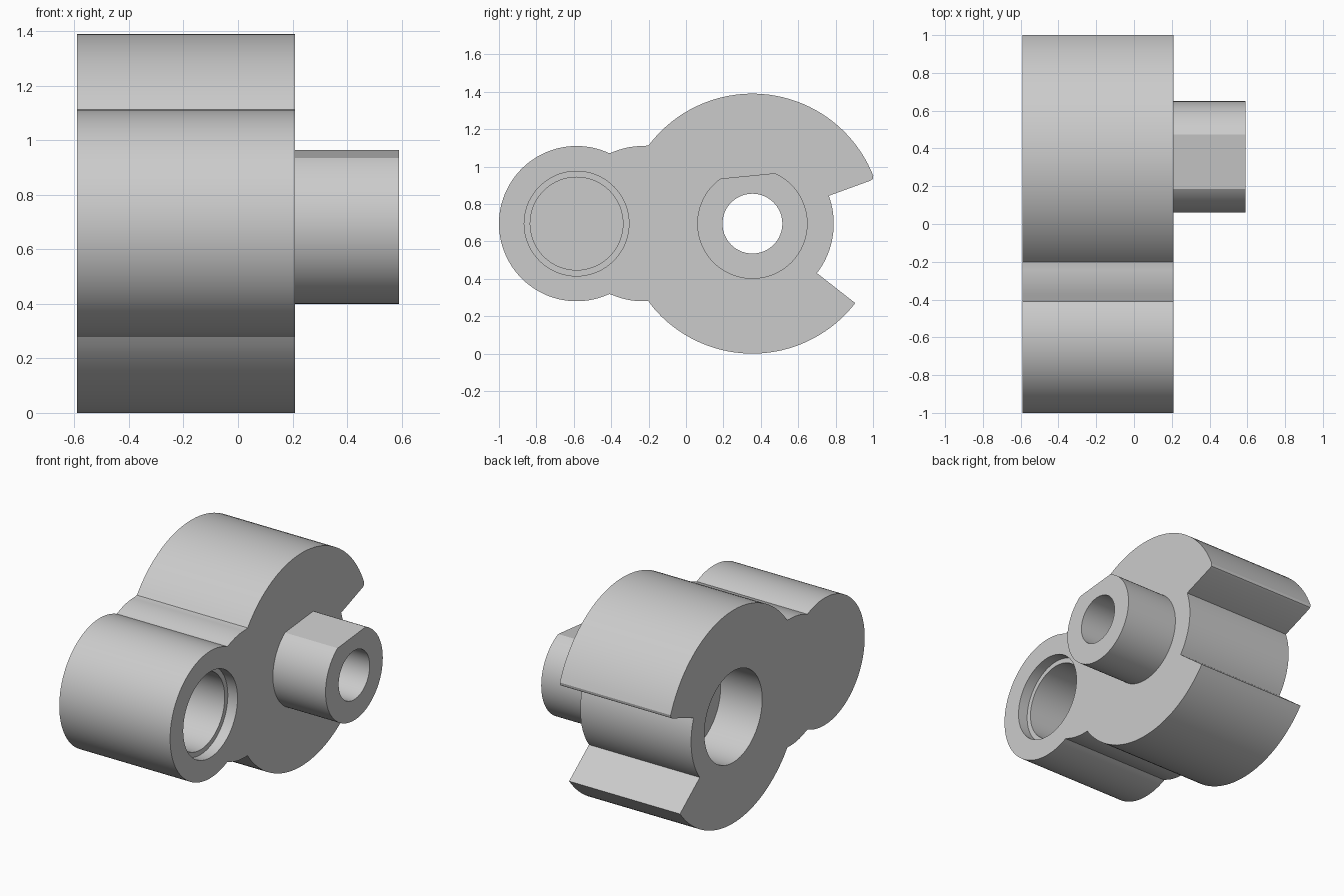
import bpy, bmesh, math

if "Cube" in bpy.data.objects:
    bpy.data.objects.remove(bpy.data.objects["Cube"], do_unlink=True)

grey = bpy.data.materials.new("plain_grey")
grey.use_nodes = True
grey.diffuse_color = (0.6, 0.6, 0.6, 1)
grey.node_tree.nodes["Principled BSDF"].inputs["Base Color"].default_value = (0.6, 0.6, 0.6, 1)

AXIS_Z = 0.695      # height shared by every round part
MAIN_Y = 0.355      # main disc and shaft
PIN_Y = -0.585      # small socket cylinder
BUMP_Y = -0.23      # bridge between the two
BACK_X, FACE_X, TIP_X = -0.59, 0.21, 0.59


def arc(y, radius, start, end, step=3):
    n = max(1, round(abs(end - start) / step))
    angles = [math.radians(start + (end - start) * i / n) for i in range(n + 1)]
    return [(y + radius * math.cos(a), AXIS_Z + radius * math.sin(a)) for a in angles]


def extrude_profile(name, points, x0, x1):
    clean = []
    for p in points:
        if not clean or math.dist(p, clean[-1]) > 0.006:
            clean.append(p)
    if math.dist(clean[0], clean[-1]) < 0.006:
        clean.pop()
    bm = bmesh.new()
    cap = bm.faces.new([bm.verts.new((x0, y, z)) for y, z in clean])
    new = bmesh.ops.extrude_face_region(bm, geom=[cap], use_keep_orig=True)["geom"]
    bmesh.ops.translate(bm, vec=(x1 - x0, 0, 0),
                        verts=[g for g in new if isinstance(g, bmesh.types.BMVert)])
    bmesh.ops.recalc_face_normals(bm, faces=bm.faces)
    mesh = bpy.data.meshes.new(name)
    bm.to_mesh(mesh)
    bm.free()
    mesh.materials.append(grey)
    obj = bpy.data.objects.new(name, mesh)
    bpy.context.collection.objects.link(obj)
    return obj


def bore(obj, y, radius, x0, x1):
    cutter = extrude_profile("bore_cutter", arc(y, radius, 0, 360, 5), x0, x1)
    cutter.hide_render = True
    mod = obj.modifiers.new("bore", "BOOLEAN")
    mod.operation, mod.solver, mod.object = "DIFFERENCE", "EXACT", cutter
    bpy.context.view_layer.objects.active = obj
    bpy.ops.object.modifier_apply(modifier=mod.name)
    bpy.data.objects.remove(cutter, do_unlink=True)


def smooth(obj):
    bpy.ops.object.select_all(action="DESELECT")
    obj.select_set(True)
    bpy.context.view_layer.objects.active = obj
    bpy.ops.object.shade_smooth_by_angle(angle=math.radians(25))


# Body outline: socket cylinder, bridge, main disc with a notch down to the hub
outline = (arc(PIN_Y, 0.415, 65, 295)
           + arc(BUMP_Y, 0.415, 244.5, 274)
           + arc(MAIN_Y, 0.695, 217, 322.3)
           + arc(MAIN_Y, 0.435, -37.5, 20)
           + arc(MAIN_Y, 0.67, 20, 20)[:1]
           + arc(MAIN_Y, 0.686, 20.3, 20.3)[:1]
           + arc(MAIN_Y, 0.695, 21.6, 143)
           + arc(BUMP_Y, 0.415, 86, 115.5))
body = extrude_profile("lobed_body", outline, BACK_X, FACE_X)

# Front socket with a shallow lip, rear counterbore, through hole
bore(body, PIN_Y, 0.28, FACE_X - 0.07, FACE_X + 0.1)
bore(body, PIN_Y, 0.248, FACE_X - 0.68, FACE_X + 0.1)
bore(body, MAIN_Y, 0.298, BACK_X - 0.1, BACK_X + 0.3)
bore(body, MAIN_Y, 0.16, BACK_X - 0.1, FACE_X + 0.1)
smooth(body)

# Hollow shaft with a flat on top
shaft = extrude_profile("flatted_shaft", arc(MAIN_Y, 0.295, 125.3, 426), FACE_X - 0.01, TIP_X)
bore(shaft, MAIN_Y, 0.16, FACE_X - 0.1, TIP_X + 0.1)
smooth(shaft)
